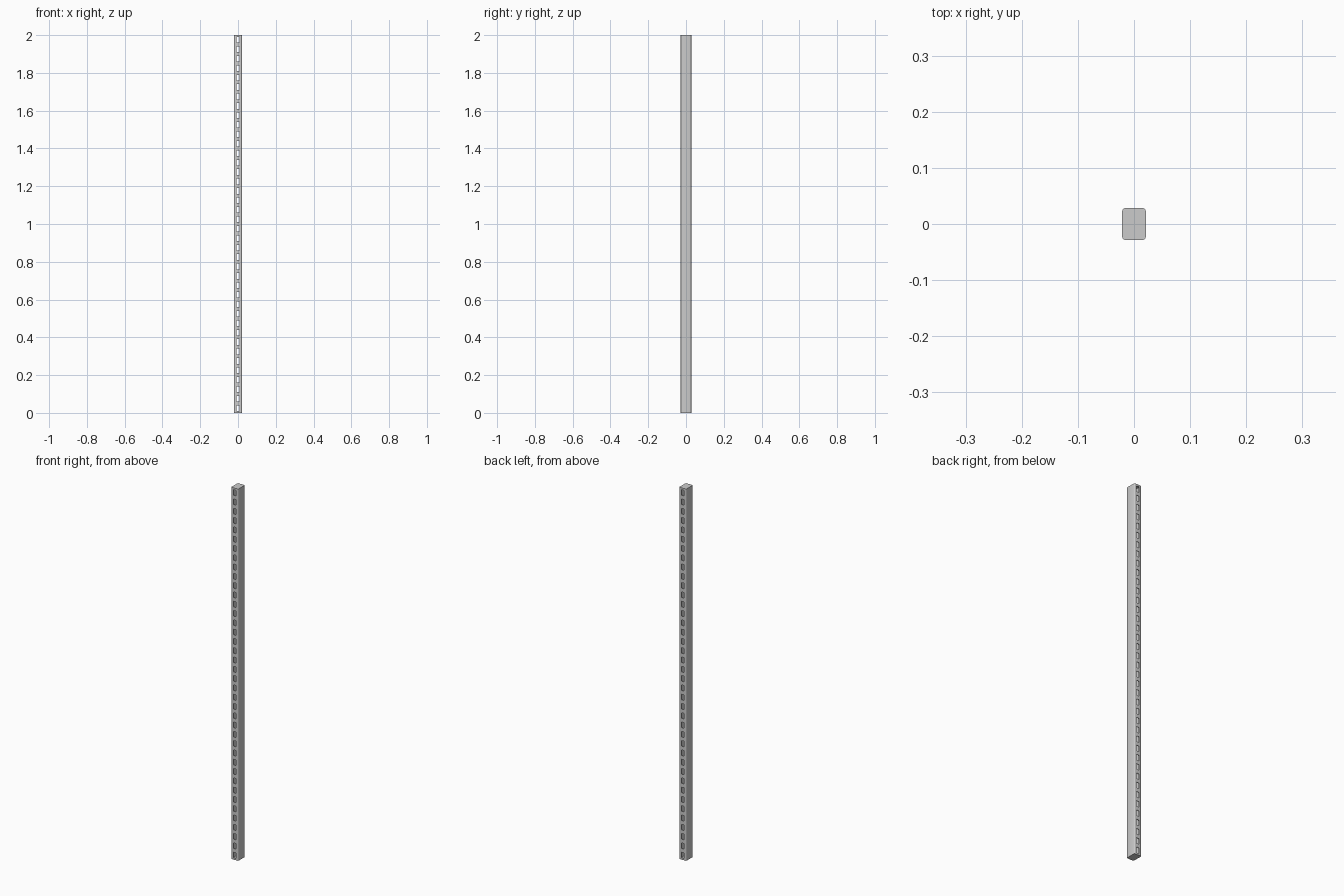
import bpy, bmesh
from mathutils import Matrix, Vector

if "Cube" in bpy.data.objects:
    bpy.data.objects.remove(bpy.data.objects["Cube"])

WIDTH, DEPTH, HEIGHT = 0.042, 0.0565, 2.0
WALL, CORNER = 0.003, 0.005
SLOT_W, SLOT_H, COUNT = 0.014, 0.03, 40
PITCH = HEIGHT / COUNT


def add_box(bm, size, z):
    m = Matrix.Translation((0, 0, z)) @ Matrix.Diagonal((*size, 1))
    return bmesh.ops.create_cube(bm, size=1, matrix=m)["verts"]


def make_object(name, bm):
    mesh = bpy.data.meshes.new(name)
    bm.to_mesh(mesh)
    bm.free()
    ob = bpy.data.objects.new(name, mesh)
    bpy.context.collection.objects.link(ob)
    return ob


def rounded_bar(name, w, d, h, radius):
    bm = bmesh.new()
    add_box(bm, (w, d, h), HEIGHT / 2)
    upright = [e for e in bm.edges
               if abs(e.verts[0].co.z - e.verts[1].co.z) > h / 2]
    bmesh.ops.bevel(bm, geom=upright, offset=radius, segments=3,
                    profile=0.5, affect='EDGES')
    return make_object(name, bm)


def cut(target, cutter):
    mod = target.modifiers.new(cutter.name, 'BOOLEAN')
    mod.operation = 'DIFFERENCE'
    mod.solver = 'EXACT'
    mod.object = cutter
    bpy.context.view_layer.objects.active = target
    bpy.ops.object.modifier_apply(modifier=mod.name)
    bpy.data.objects.remove(cutter)


# Tube with closed ends
post = rounded_bar("slotted_post", WIDTH, DEPTH, HEIGHT, CORNER)
cut(post, rounded_bar("tube_void", WIDTH - 2 * WALL, DEPTH - 2 * WALL,
                      HEIGHT - 2 * WALL, CORNER - WALL))

# Row of slots through the front and back walls
bm = bmesh.new()
for i in range(COUNT):
    add_box(bm, (SLOT_W, DEPTH * 2, SLOT_H), PITCH * (i + 0.5))
cut(post, make_object("slot_cutters", bm))

# Smooth rounded corners, crisp slot edges
bpy.ops.object.select_all(action='DESELECT')
post.select_set(True)
bpy.context.view_layer.objects.active = post
bpy.ops.object.shade_smooth_by_angle(angle=0.6)
